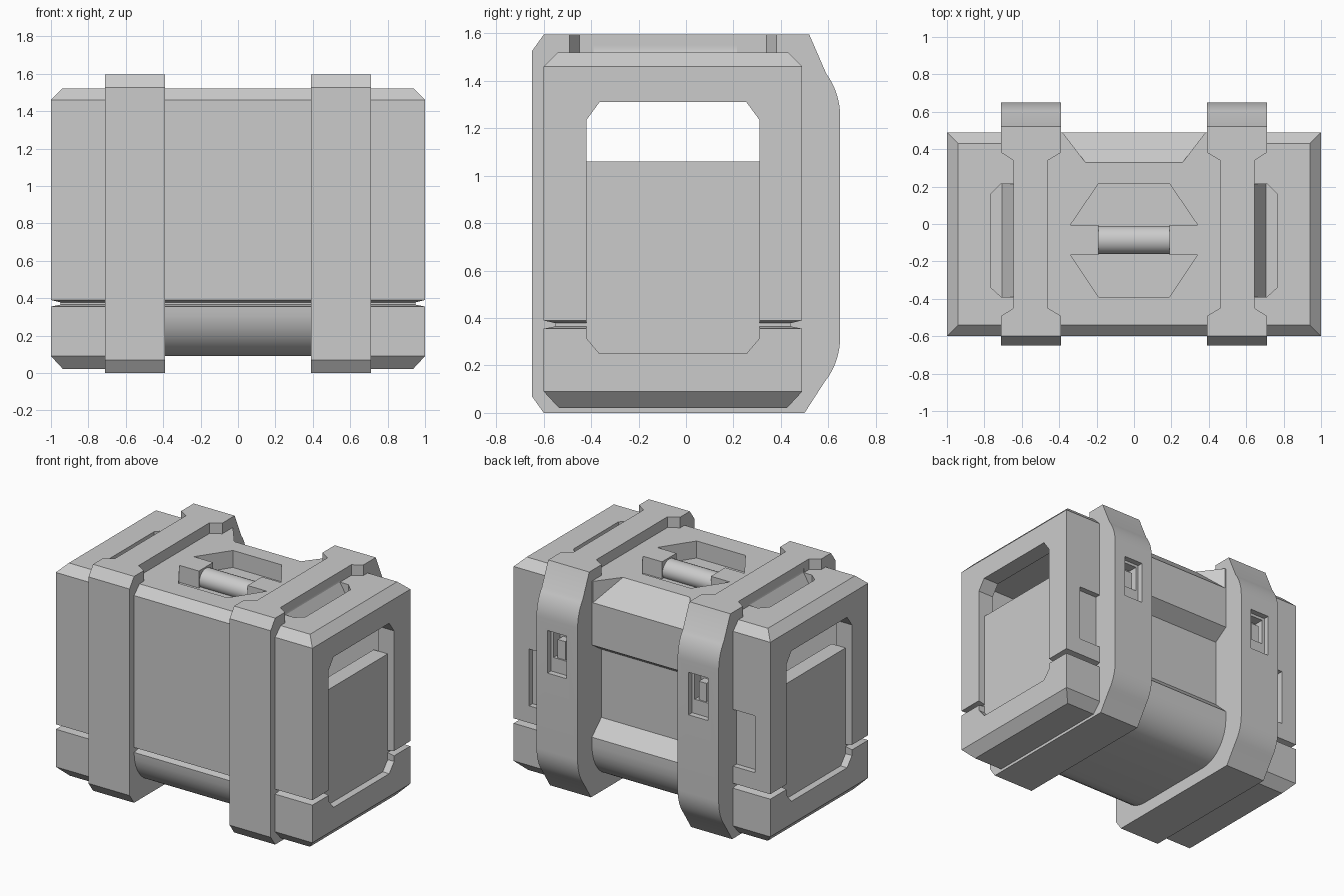
import bpy, bmesh, math
from mathutils import Vector

if "Cube" in bpy.data.objects:
    bpy.data.objects.remove(bpy.data.objects["Cube"])

grey = bpy.data.materials.new("plain_grey")
grey.use_nodes = True
grey.diffuse_color = (0.6, 0.6, 0.6, 1)
grey.node_tree.nodes["Principled BSDF"].inputs["Base Color"].default_value = (0.6, 0.6, 0.6, 1)


def loft(name, rings):
    """Skin a stack of equal-length closed rings and cap both ends."""
    bm = bmesh.new()
    loops = [[bm.verts.new(p) for p in ring] for ring in rings]
    for a, b in zip(loops, loops[1:]):
        for i in range(len(a)):
            j = (i + 1) % len(a)
            bm.faces.new((a[i], a[j], b[j], b[i]))
    bm.faces.new(loops[0])
    bm.faces.new(loops[-1])
    bmesh.ops.recalc_face_normals(bm, faces=bm.faces)
    mesh = bpy.data.meshes.new(name)
    bm.to_mesh(mesh)
    bm.free()
    mesh.materials.append(grey)
    ob = bpy.data.objects.new(name, mesh)
    bpy.context.collection.objects.link(ob)
    return ob


def extrude_x(name, profile, x0, x1):
    return loft(name, [[(x, y, z) for y, z in profile] for x in (x0, x1)])


def extrude_z(name, outline, z0, z1):
    return loft(name, [[(x, y, z) for x, y in outline] for z in (z0, z1)])


def box(name, x0, x1, y0, y1, z0, z1):
    return extrude_z(name, [(x0, y0), (x1, y0), (x1, y1), (x0, y1)], z0, z1)


def activate(ob):
    bpy.ops.object.select_all(action='DESELECT')
    ob.select_set(True)
    bpy.context.view_layer.objects.active = ob


def cut(ob, *cutters):
    activate(ob)
    for c in cutters:
        c.hide_render = True
        mod = ob.modifiers.new("cut", 'BOOLEAN')
        mod.operation, mod.solver, mod.object = 'DIFFERENCE', 'EXACT', c
        bpy.ops.object.modifier_apply(modifier=mod.name)
        bpy.data.objects.remove(c)


def smooth(ob):
    activate(ob)
    bpy.ops.object.shade_smooth_by_angle(angle=math.radians(32))


def arc(cy, cz, ry, rz, a0, a1, n=8):
    return [(cy + ry * math.cos(math.radians(a0 + (a1 - a0) * i / n)),
             cz + rz * math.sin(math.radians(a0 + (a1 - a0) * i / n))) for i in range(n + 1)]


def cavity():
    return box("cavity_cutter", -0.88, 0.88, -0.52, 0.33, 0.17, 1.36)


# Middle section: rounded underside, recessed back, seam along the front
mid_profile = (arc(-0.36, 0.355, 0.24, 0.265, 180, 270)
               + arc(0.25, 0.36, 0.24, 0.27, 270, 360)
               + [(0.49, 0.42), (0.385, 0.52), (0.385, 1.0), (0.49, 1.07),
                  (0.49, 1.52), (-0.54, 1.52), (-0.6, 1.46), (-0.6, 0.39),
                  (-0.55, 0.378), (-0.55, 0.365)])
middle = extrude_x("middle_body", mid_profile, -0.5, 0.5)
bevel_cut = loft("bevel_cutter", [
    [(-0.26, 0.33, 1.52), (0.26, 0.33, 1.52), (0.39, 0.5, 1.36), (-0.39, 0.5, 1.36)],
    [(-0.26, 0.33, 1.6), (0.26, 0.33, 1.6), (0.39, 0.5, 1.6), (-0.39, 0.5, 1.6)]])
pits = [extrude_z("pit_cutter", [(-0.34, a), (0.34, a), (0.19, b), (-0.19, b)], 1.4, 1.6)
        for a, b in ((-0.005, 0.215), (-0.165, -0.39))]
cut(middle, cavity(), bevel_cut, *pits,
    box("pit_cutter", -0.19, 0.19, -0.2, 0.03, 1.4, 1.6))
smooth(middle)

# Carry bar across the top pit
smooth(extrude_x("top_handle_bar", arc(-0.085, 1.44, 0.075, 0.07, 0, 345, 23), -0.2, 0.2))

# Strap side profile
strap_profile = ([(-0.65, 0.07), (-0.6, 0), (0.5, 0)]
                 + arc(0.4, 0.32, 0.25, 0.28, -42, 0)
                 + arc(0.4, 1.25, 0.25, 0.28, 0, 40)
                 + [(0.52, 1.595), (-0.6, 1.595), (-0.65, 1.525)])
# Body height steps: (z, inset)
steps = [(0.02, 0.065), (0.09, 0), (0.355, 0), (0.365, 0.05), (0.378, 0.05),
         (0.39, 0), (1.46, 0), (1.52, 0.06)]
opening = [(-0.42, 0.315), (-0.365, 0.25), (0.255, 0.25), (0.31, 0.315),
           (0.31, 1.235), (0.255, 1.31), (-0.365, 1.31), (-0.42, 1.235)]

for s, side in ((1, "left"), (-1, "right")):

    def span(a, b):
        return sorted((s * a, s * b))

    def side_pit():
        edge = [(0.71, 0.215), (0.765, 0.16), (0.765, -0.34), (0.71, -0.39)]
        rings = [[(s * x, y, z) for x, y in [(inner, -0.39), (inner, 0.215)] + edge]
                 for inner, z in ((0.705, 1.42), (0.643, 1.52), (0.643, 1.55))]
        return loft("side_pit_cutter", rings)

    # End block with seam, handle opening and shallow back recess
    rings = []
    for z, d in steps:
        x0, x1, y0, y1 = 0.5, 1 - d, -0.6 + d, 0.49 - d
        rings.append([(s * x, y, z) for x, y in ((x0, y0), (x1, y0), (x1, y1), (x0, y1))])
    end = loft(side + "_end_block", rings)
    cut(end, cavity(), extrude_x("opening_cutter", opening, s * 0.8, s * 1.1), side_pit(),
        box("recess_cutter", *span(0.6, 0.88), 0.45, 0.6, 0.51, 0.91))
    smooth(end)

    # Inset panel that closes the lower part of the opening
    extrude_x(side + "_end_panel", opening[:4] + [(0.31, 1.06), (-0.42, 1.06)],
              s * 0.84, s * 0.95)

    # Strap ring, narrowed on top, with a buckle slot at the back
    strap = extrude_x(side + "_strap", strap_profile, s * 0.39, s * 0.71)
    necks = [extrude_z("neck_cutter", [(s * a, 0.385), (s * b, 0.34), (s * b, -0.45),
                                       (s * a, -0.495)], 1.52, 1.7)
             for a, b in ((0.385, 0.46), (0.715, 0.645))]
    cut(strap, cavity(), *necks, side_pit(),
        box("slot_cutter", *span(0.475, 0.625), 0.61, 0.75, 0.87, 1.17),
        box("slot_cutter", *span(0.495, 0.605), 0.54, 0.75, 0.97, 1.15))
    smooth(strap)

    # Buckle tongue inside the slot
    box(side + "_buckle_tongue", *span(0.52, 0.58), 0.53, 0.6, 0.96, 1.1)
